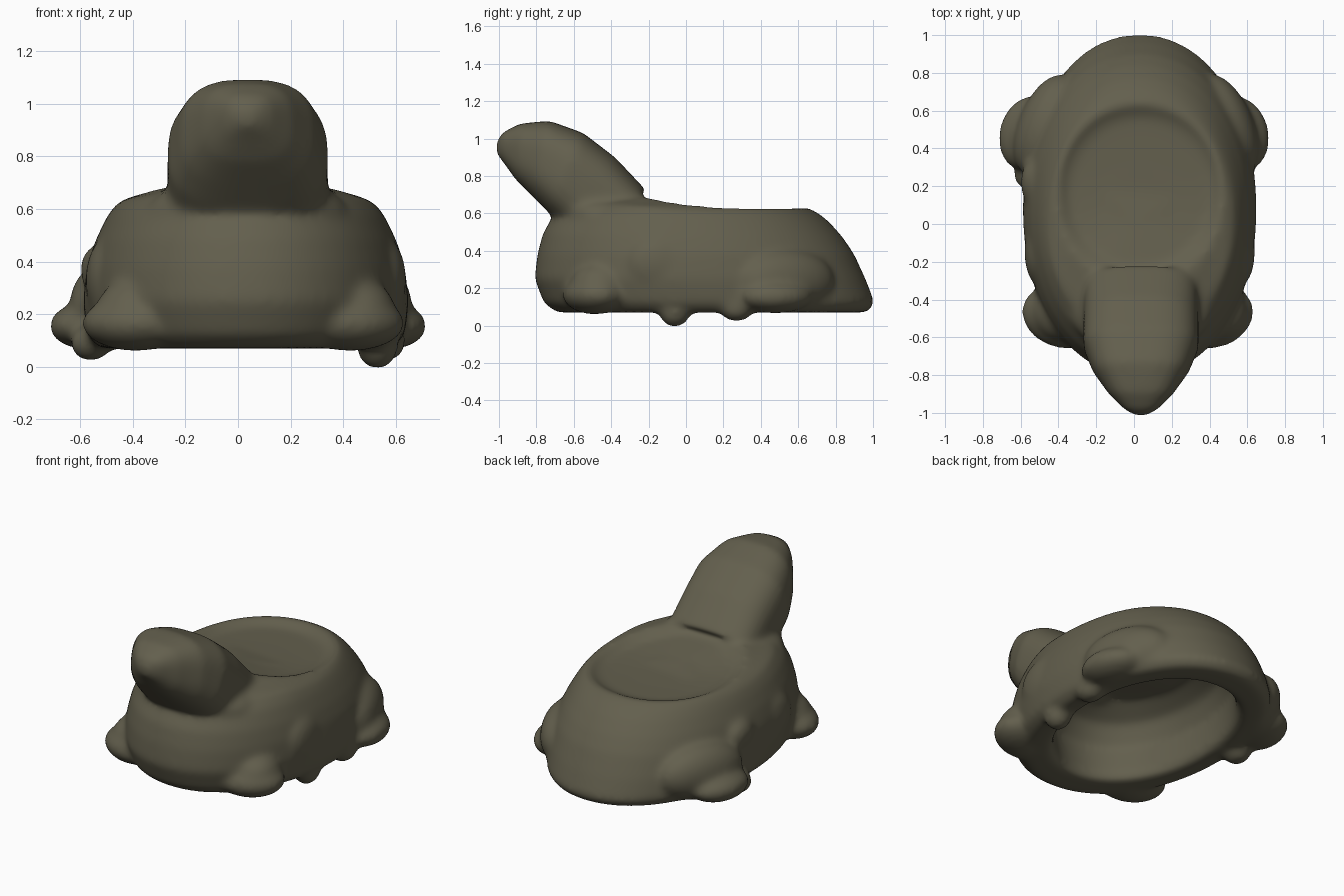
import bpy, bmesh
from math import cos, sin, pi, copysign
from mathutils import Vector, Matrix

cube = bpy.data.objects.get("Cube")
if cube:
    bpy.data.objects.remove(cube)

clay = bpy.data.materials.new("olive_clay")
clay.use_nodes = True
OLIVE = (0.125, 0.115, 0.075, 1)
clay.diffuse_color = OLIVE
clay.node_tree.nodes["Principled BSDF"].inputs["Base Color"].default_value = OLIVE

SEG = 64
bm = bmesh.new()


def oval(power):
    """Unit superellipse points."""
    for i in range(SEG):
        c, s = cos(2 * pi * i / SEG), sin(2 * pi * i / SEG)
        yield (copysign(abs(c) ** (2 / power), c), copysign(abs(s) ** (2 / power), s))


def loft(rings):
    """Skin a list of point rings into a closed solid."""
    loops = [[bm.verts.new(p) for p in ring] for ring in rings]
    faces = []
    for a, b in zip(loops, loops[1:]):
        for i in range(SEG):
            j = (i + 1) % SEG
            faces.append(bm.faces.new((a[i], a[j], b[j], b[i])))
    faces += [bm.faces.new(loops[0]), bm.faces.new(loops[-1])]
    bmesh.ops.recalc_face_normals(bm, faces=faces)


def shell_ring(z, half, y0, y1):
    """Horizontal oval; the upper part rises towards the neck."""
    weight = min(1, max(0, (z - 0.4) / 0.2))
    ring = []
    for u, v in oval(2.1):
        y = (y0 + y1) / 2 + v * (y1 - y0) / 2
        lift = 0.2 * min(0.5, max(0, 0.3 - y)) ** 1.5 * (1 - 0.55 * u * u)
        ring.append(Vector((0.03 + u * half, y, z + lift * weight)))
    return ring


def blob(centre, radii, tilt=0):
    m = Matrix.Translation(centre) @ Matrix.Rotation(tilt, 4, 'Z') @ Matrix.Diagonal((*radii, 1))
    bmesh.ops.create_uvsphere(bm, u_segments=32, v_segments=20, radius=1, matrix=m)


# Body: dish floor, rim, outer wall, base, then the hollow underside
body = [
    (0.595, 0.20, -0.02, 0.36), (0.595, 0.37, -0.22, 0.56),
    (0.615, 0.405, -0.26, 0.60), (0.635, 0.44, -0.32, 0.64),
    (0.60, 0.50, -0.60, 0.71), (0.55, 0.535, -0.70, 0.77),
    (0.47, 0.575, -0.765, 0.84), (0.38, 0.605, -0.795, 0.90),
    (0.25, 0.62, -0.81, 0.96), (0.12, 0.605, -0.76, 1.01),
    (0.07, 0.56, -0.69, 0.97),
    (0.07, 0.45, -0.52, 0.81), (0.12, 0.43, -0.50, 0.77),
    (0.30, 0.45, -0.53, 0.73), (0.42, 0.40, -0.46, 0.64),
    (0.485, 0.28, -0.30, 0.50),
]
loft([shell_ring(*r) for r in body])

# Head and neck: sections as top y, top z, bottom y, bottom z, half width
head = [
    (-1.015, 0.98, -1.015, 0.92, 0.03), (-0.985, 1.03, -0.975, 0.87, 0.09),
    (-0.89, 1.08, -0.91, 0.78, 0.17), (-0.73, 1.095, -0.82, 0.69, 0.255),
    (-0.55, 1.03, -0.74, 0.61, 0.305), (-0.38, 0.90, -0.67, 0.54, 0.305),
    (-0.21, 0.72, -0.53, 0.55, 0.30),
]
rings = []
for ty, tz, by, bz, half in head:
    top, low = Vector((0.037, ty, tz)), Vector((0.037, by, bz))
    rings.append([(top + low) / 2 + Vector((u * half, 0, 0)) + (top - low) / 2 * v
                  for u, v in oval(2.8)])
loft(rings)

# Shoulders flowing from the neck
blob((0.035, -0.45, 0.595), (0.38, 0.25, 0.125))

# Legs on both sides
for s in (-1, 1):
    blob((0.02 + s * 0.41, -0.49, 0.165), (0.21, 0.165, 0.105), s * 0.35)
    blob((0.03 + s * 0.42, -0.46, 0.21), (0.15, 0.16, 0.13))
    blob((0.01 + s * 0.485, 0.53, 0.24), (0.135, 0.28, 0.17), s * 0.4)
    blob((s * 0.57, 0.48, 0.155), (0.145, 0.2, 0.09), s * 0.25)
    blob((0.03 + s * 0.54, -0.15, 0.33), (0.07, 0.17, 0.15))
    blob((s * 0.56, 0.27, 0.09), (0.08, 0.09, 0.07))
# Small nubs under the edge
blob((0.53, -0.06, 0.075), (0.08, 0.085, 0.085))
blob((-0.54, 0.22, 0.37), (0.06, 0.12, 0.09))

mesh = bpy.data.meshes.new("turtle_planter")
bm.to_mesh(mesh)
bm.free()
mesh.materials.append(clay)
planter = bpy.data.objects.new("turtle_planter", mesh)
bpy.context.collection.objects.link(planter)

# Blend all parts into one soft skin
remesh = planter.modifiers.new("blend", 'REMESH')
remesh.mode = 'VOXEL'
remesh.voxel_size = 0.016
remesh.use_smooth_shade = True
smooth = planter.modifiers.new("soften", 'SMOOTH')
smooth.factor = 0.5
smooth.iterations = 22
